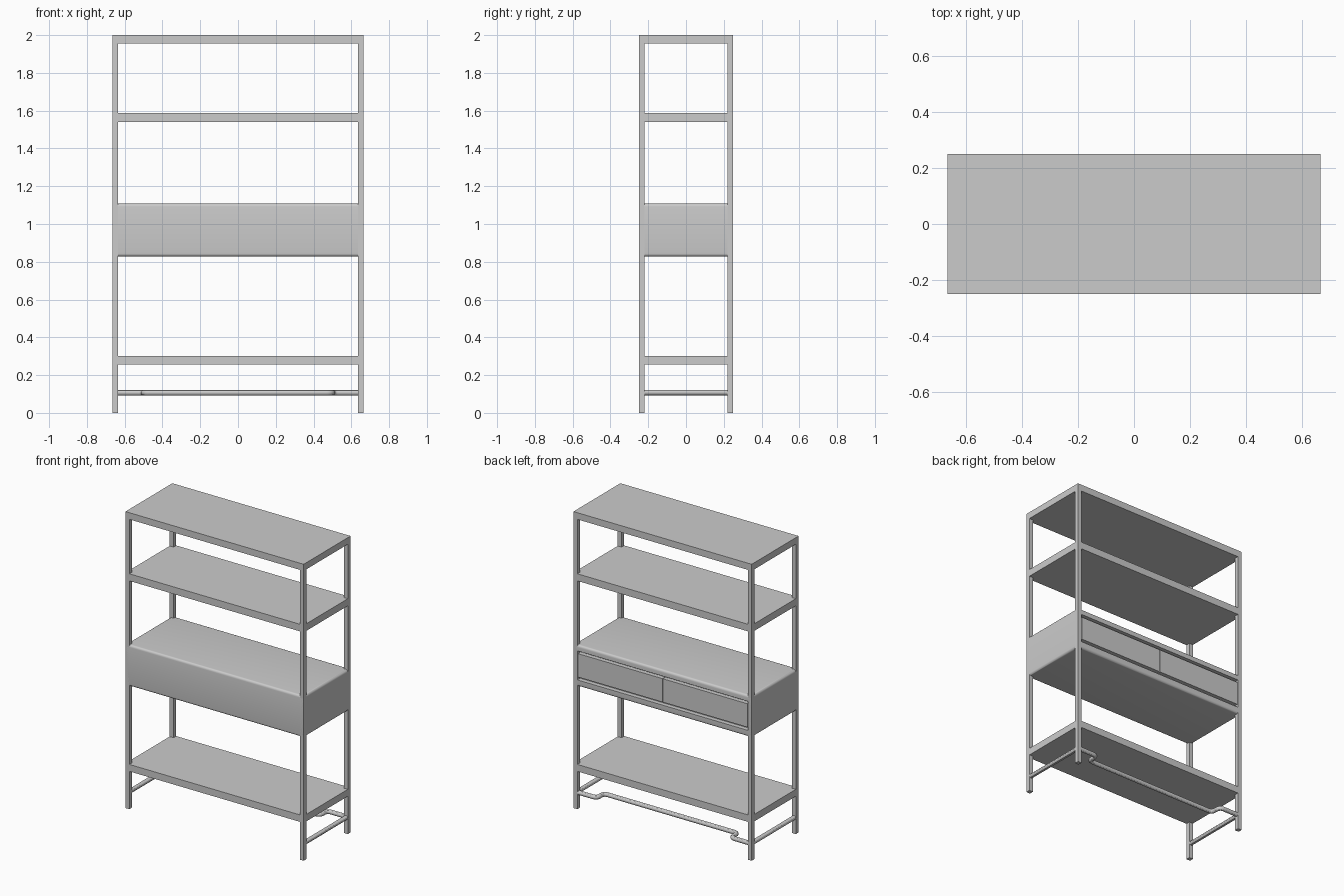
import bpy, bmesh
from mathutils import Vector

if "Cube" in bpy.data.objects:
    bpy.data.objects.remove(bpy.data.objects["Cube"])

W, D, H = 0.665, 0.25, 2.0      # half width, half depth, height
T = 0.029                       # leg thickness


def box(name, x, y, z, round_x=0.0):
    """Box from (min, max) ranges; round_x rounds the horizontal edges."""
    bm = bmesh.new()
    bmesh.ops.create_cube(bm, size=1)
    for v in bm.verts:
        v.co = [r[0] if c < 0 else r[1] for c, r in zip(v.co, (x, y, z))]
    if round_x:
        edges = [e for e in bm.edges
                 if abs(e.verts[0].co.z - e.verts[1].co.z) < 1e-6]
        bmesh.ops.bevel(bm, geom=edges, offset=round_x, segments=5,
                        profile=0.5, affect='EDGES')
    me = bpy.data.meshes.new(name)
    bm.to_mesh(me)
    bm.free()
    ob = bpy.data.objects.new(name, me)
    bpy.context.collection.objects.link(ob)
    return ob


def smooth(ob):
    bpy.ops.object.select_all(action='DESELECT')
    ob.select_set(True)
    bpy.context.view_layer.objects.active = ob
    bpy.ops.object.shade_smooth_by_angle()


def fillet(points, r, n=6):
    """Replace inner corners of a path with quadratic bends."""
    p = [Vector(q) for q in points]
    out = [p[0]]
    for a, b, c in zip(p, p[1:], p[2:]):
        s, e = b + (a - b).normalized() * r, b + (c - b).normalized() * r
        for i in range(n + 1):
            t = i / n
            out.append(s * (1 - t) ** 2 + b * 2 * t * (1 - t) + e * t * t)
    return out + [p[-1]]


def tube(name, points, radius):
    cu = bpy.data.curves.new(name, 'CURVE')
    cu.dimensions = '3D'
    cu.bevel_depth = radius
    cu.bevel_resolution = 4
    cu.use_fill_caps = True
    sp = cu.splines.new('POLY')
    sp.points.add(len(points) - 1)
    for q, co in zip(sp.points, points):
        q.co = (*co, 1)
    ob = bpy.data.objects.new(name, cu)
    bpy.context.collection.objects.link(ob)
    bpy.ops.object.select_all(action='DESELECT')
    ob.select_set(True)
    bpy.context.view_layer.objects.active = ob
    bpy.ops.object.convert(target='MESH')
    smooth(bpy.context.view_layer.objects.active)


# Four square legs
for side, sx in (("right", 1), ("left", -1)):
    for end, sy in (("front", -1), ("back", 1)):
        x = sorted((sx * W, sx * (W - T)))
        y = sorted((sy * D, sy * (D - T)))
        box(f"{end}_{side}_leg", x, y, (0, H))

# Open shelves
for name, z in (("bottom_shelf", (0.255, 0.302)),
                ("upper_shelf", (1.54, 1.588)),
                ("top_shelf", (1.955, H))):
    box(name, (-W, W), (-D, D), z)

# Drawer case with softened edges and a recess in the back
case = box("drawer_case", (-W, W), (-D, D), (0.828, 1.108), 0.016)
cutter = box("recess_cutter", (-W + T, W - T), (D - 0.03, D + 0.05), (0.872, 1.068))
cutter.hide_render = True
cut = case.modifiers.new("recess", 'BOOLEAN')
cut.operation = 'DIFFERENCE'
cut.solver = 'EXACT'
cut.object = cutter
bpy.context.view_layer.objects.active = case
bpy.ops.object.modifier_apply(modifier="recess")
bpy.data.objects.remove(cutter)
smooth(case)

# Pair of drawer fronts, finger slots above and below
for side, sx in (("right", 1), ("left", -1)):
    x = sorted((sx * 0.002, sx * (W - T - 0.004)))
    box(f"{side}_drawer", x, (D - 0.031, D - 0.001), (0.892, 1.05))

# Low tube rails: two straight side rails and a stepped back rail
ZR, R = 0.107, 0.0145
xe, ye = W - T / 2, D - T / 2
for side, sx in (("right", 1), ("left", -1)):
    tube(f"{side}_rail", [Vector((sx * xe, -ye, ZR)), Vector((sx * xe, ye, ZR))], R)
path = [(xe, ye), (0.5, ye), (0.5, 0.16), (-0.5, 0.16), (-0.5, ye), (-xe, ye)]
tube("back_rail", fillet([(x, y, ZR) for x, y in path], 0.032), R)
